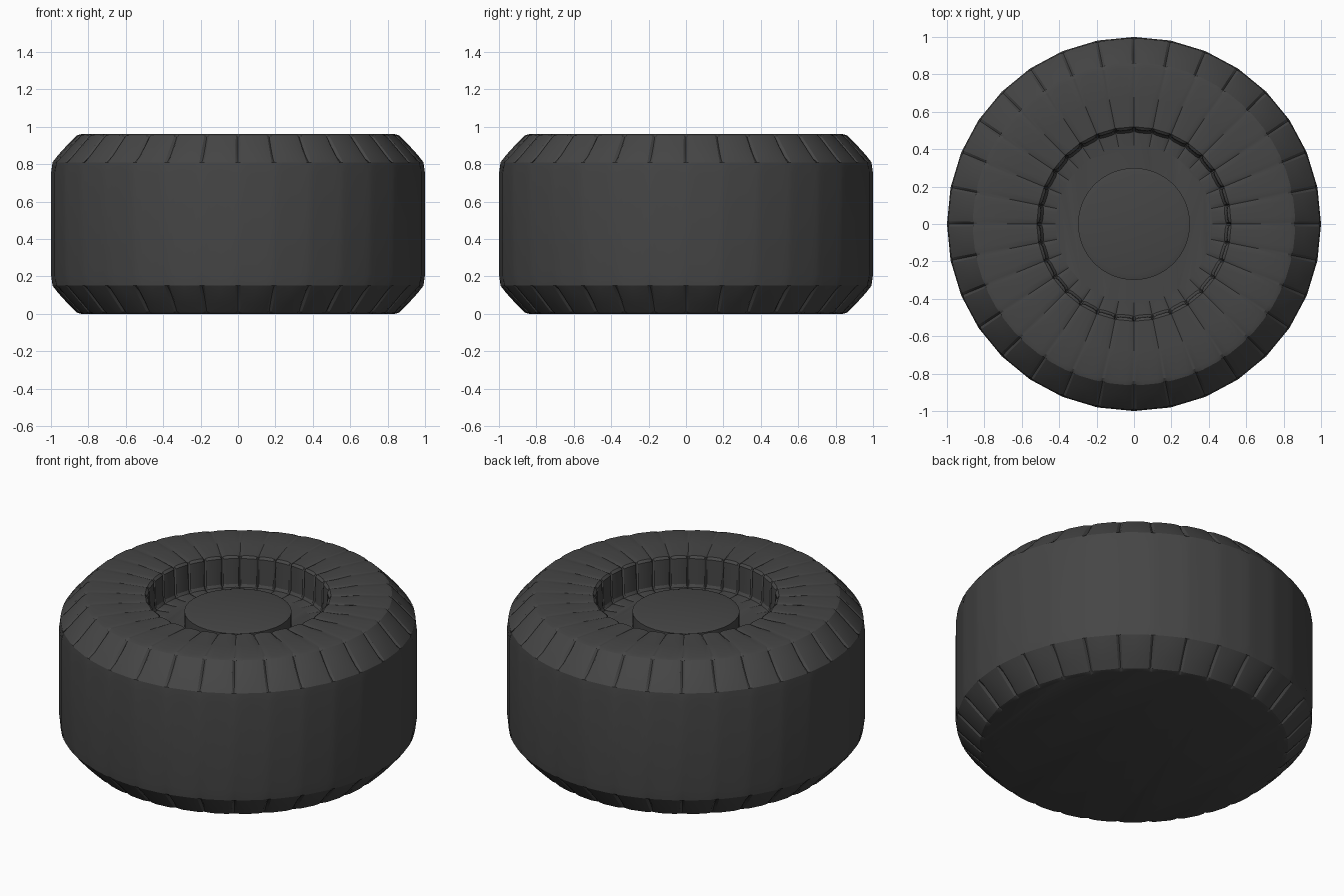
import bpy
import bmesh
import math

cube = bpy.data.objects.get("Cube")
if cube:
    bpy.data.objects.remove(cube, do_unlink=True)

SIDES = 32
STEP = math.tau / SIDES

rubber = bpy.data.materials.new("dark rubber")
rubber.use_nodes = True
colour = (0.06, 0.06, 0.06, 1)
rubber.diffuse_color = colour
rubber.node_tree.nodes["Principled BSDF"].inputs["Base Color"].default_value = colour


def lathe(name, profile, samples):
    """Turn (radius, height, groove_out, groove_up) rows into a faceted solid.
    Samples give (fraction across one side, groove strength)."""
    bm = bmesh.new()
    rings = []
    for radius, height, out, up in profile:
        ring = []
        for side in range(SIDES):
            for t, strength in samples:
                flat = math.cos(STEP / 2) / math.cos((t - 0.5) * STEP)
                r = radius * flat + out * strength
                a = (side + t) * STEP
                ring.append(bm.verts.new((r * math.cos(a), r * math.sin(a),
                                          height + up * strength)))
        rings.append(ring)
    for low, high in zip(rings, rings[1:]):
        for i in range(len(low)):
            j = (i + 1) % len(low)
            bm.faces.new((low[i], low[j], high[j], high[i]))
    bm.faces.new(list(reversed(rings[0])))
    bm.faces.new(rings[-1])
    bmesh.ops.recalc_face_normals(bm, faces=bm.faces)
    mesh = bpy.data.meshes.new(name)
    bm.to_mesh(mesh)
    bm.free()
    mesh.materials.append(rubber)
    obj = bpy.data.objects.new(name, mesh)
    bpy.context.collection.objects.link(obj)
    bpy.ops.object.select_all(action="DESELECT")
    obj.select_set(True)
    bpy.context.view_layer.objects.active = obj
    bpy.ops.object.shade_smooth_by_angle(angle=math.radians(25))
    return obj


# Outer half of the tread, mirrored about mid height
MID = 0.48
shoulder = [(1.0, 0.27, 0, 0), (0.995, 0.33, -0.006, 0),
            (0.965, 0.37, -0.016, -0.012), (0.915, 0.425, -0.016, -0.014),
            (0.865, 0.474, -0.01, -0.008), (0.84, 0.48, 0, 0)]
lower = [(r, MID - z, o, -u) for r, z, o, u in reversed(shoulder)]
upper = [(r, MID + z, o, u) for r, z, o, u in shoulder]

# Sidewall, recess wall and wheel floor
recess = [(0.68, 0.96, 0, 0), (0.52, 0.957, 0, -0.012),
          (0.505, 0.945, 0.014, -0.012), (0.5, 0.79, 0.014, 0),
          (0.49, 0.775, 0.008, -0.01), (0.42, 0.77, 0, 0)]

grooved = [(0, 1), (0.07, 0.35), (0.25, 0), (0.5, 0), (0.75, 0), (0.93, 0.35)]
lathe("tyre", lower + upper + recess, grooved)

# Raised hub in the middle of the recess
lathe("hub_cap", [(0.3, 0.765, 0, 0), (0.3, 0.855, 0, 0), (0.27, 0.863, 0, 0)],
      [(0, 0)])
